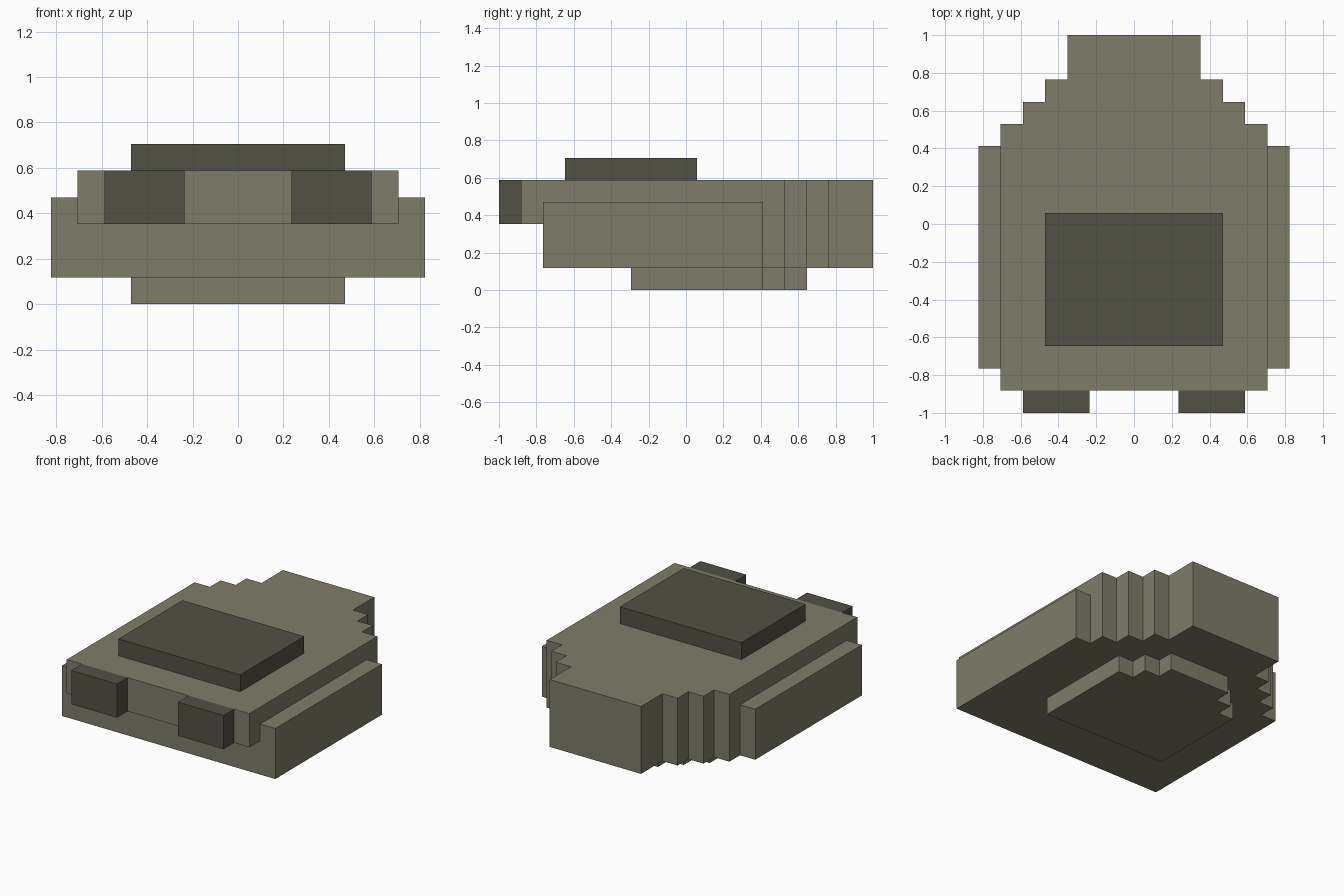
import bpy
import bmesh

if "Cube" in bpy.data.objects:
    bpy.data.objects.remove(bpy.data.objects["Cube"], do_unlink=True)

U = 2 / 17  # one block


def material(name, rgb):
    mat = bpy.data.materials.new(name)
    mat.use_nodes = True
    mat.diffuse_color = (*rgb, 1)
    mat.node_tree.nodes["Principled BSDF"].inputs["Base Color"].default_value = (*rgb, 1)
    return mat


olive = material("olive grey", (0.21, 0.205, 0.144))
dark = material("dark olive", (0.084, 0.082, 0.06))


def slab(name, outline, z0, z1, mat):
    """Extrude a flat outline, given in blocks, from z0 up to z1."""
    bm = bmesh.new()
    face = bm.faces.new([bm.verts.new((x * U, y * U, z0 * U)) for x, y in outline])
    top = bmesh.ops.extrude_face_region(bm, geom=[face])["geom"]
    verts = [v for v in top if isinstance(v, bmesh.types.BMVert)]
    bmesh.ops.translate(bm, verts=verts, vec=(0, 0, (z1 - z0) * U))
    bmesh.ops.recalc_face_normals(bm, faces=bm.faces)
    mesh = bpy.data.meshes.new(name)
    bm.to_mesh(mesh)
    bm.free()
    mesh.materials.append(mat)
    obj = bpy.data.objects.new(name, mesh)
    bpy.context.collection.objects.link(obj)
    return obj


def stepped(front, steps):
    """Mirrored outline that narrows in steps; steps are (half width, back y)."""
    right = []
    y = front
    for half, back in steps:
        right += [(half, y), (half, back)]
        y = back
    return right + [(-x, y) for x, y in reversed(right)]


def rectangle(x0, x1, y0, y1):
    return [(x0, y0), (x1, y0), (x1, y1), (x0, y1)]


# Hull: wide lower part, narrower deck overhanging the front
tail = [(6, 4.5), (5, 5.5), (4, 6.5), (3, 8.5)]
slab("lower_hull", stepped(-6.5, [(7, 3.5)] + tail), 1, 4, olive)
deck = slab("upper_deck", stepped(-7.5, tail), 3, 5, olive)

# Join the deck to the hull so no coincident walls remain
hull = bpy.data.objects["lower_hull"]
union = hull.modifiers.new("join_deck", "BOOLEAN")
union.operation = "UNION"
union.solver = "EXACT"
union.object = deck
bpy.context.view_layer.objects.active = hull
bpy.ops.object.modifier_apply(modifier=union.name)
bpy.data.objects.remove(deck, do_unlink=True)
hull.name = "hull"

# Keel with a stepped back
slab("keel", stepped(-2.5, [(4, 3.5), (3, 4.5), (2, 5.5)]), 0, 1, olive)

# Raised roof plate and the two front blocks
slab("roof_plate", rectangle(-4, 4, -5.5, 0.5), 5, 6, dark)
for side, x0 in (("left", 2), ("right", -5)):
    slab("front_block_" + side, rectangle(x0, x0 + 3, -8.5, -7.5), 3, 5, dark)
